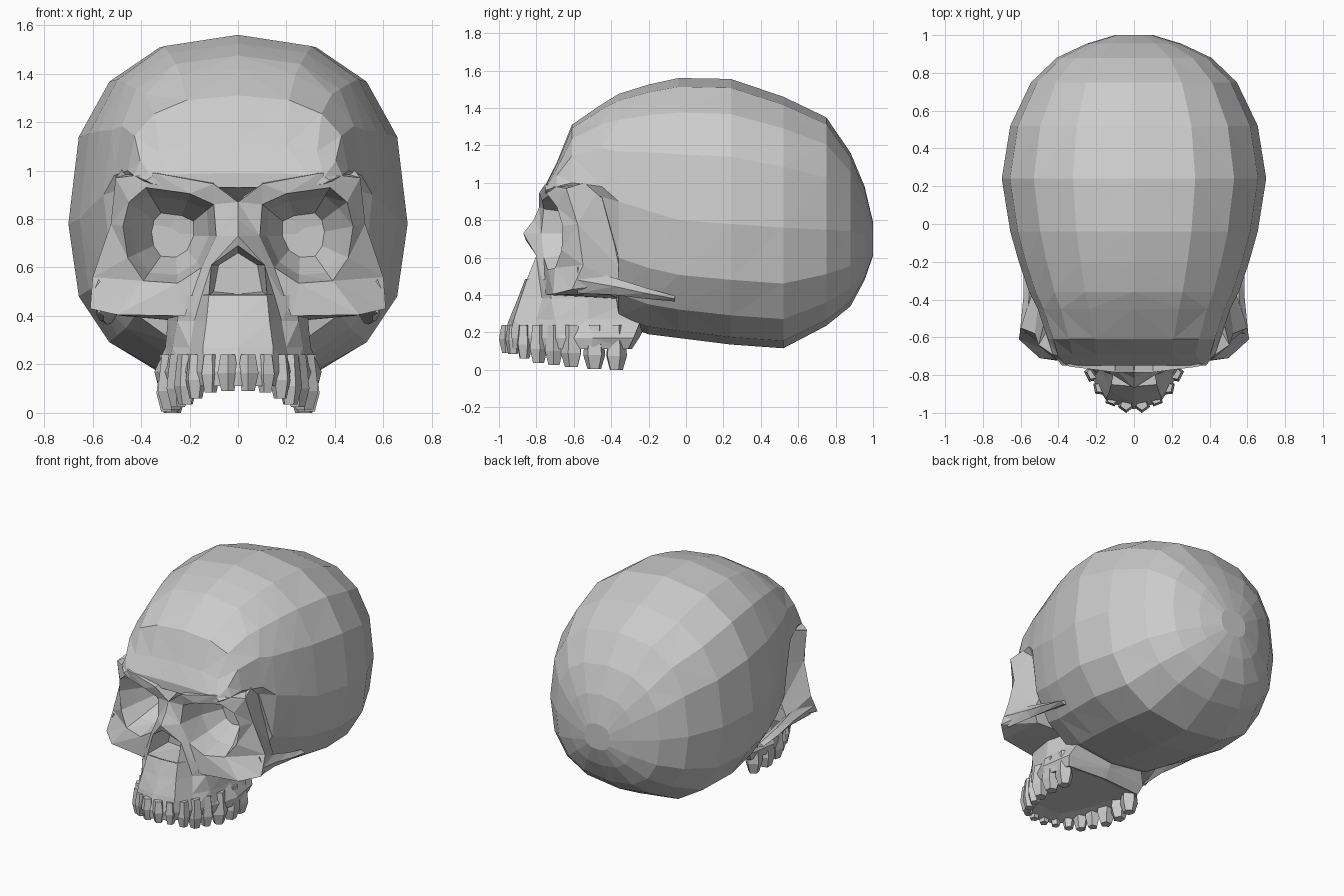
import bpy, bmesh
from math import sin, cos, pi, copysign


def make(name, verts, faces, mirror=True):
    bm = bmesh.new()
    vs = [bm.verts.new(v) for v in verts]
    for f in faces:
        bm.faces.new([vs[i] for i in f])
    bmesh.ops.recalc_face_normals(bm, faces=bm.faces[:])
    bmesh.ops.triangulate(bm, faces=[f for f in bm.faces if len(f.verts) == 4],
                          quad_method='SHORT_EDGE')
    me = bpy.data.meshes.new(name)
    bm.to_mesh(me)
    bm.free()
    ob = bpy.data.objects.new(name, me)
    bpy.context.collection.objects.link(ob)
    if mirror:
        ob.modifiers.new("mirror", 'MIRROR').merge_threshold = 0.002
    return ob


def loft(name, rows, closed=True, cap0=True, cap1=True, mirror=True):
    n = len(rows[0])
    verts = [p for r in rows for p in r]
    faces = []
    for i in range(len(rows) - 1):
        for j in range(n if closed else n - 1):
            k = (j + 1) % n
            faces.append((i*n + j, i*n + k, (i+1)*n + k, (i+1)*n + j))
    if cap0:
        faces.append(tuple(range(n)))
    if cap1:
        faces.append(tuple(range((len(rows)-1)*n, len(rows)*n)))
    return make(name, verts, faces, mirror)


# Cranium: rounded sections along y (y, bottom, top, half width, height of widest point)
def section(y, zb, zt, hw, zm, n=16, e=2/2.5):
    pts = []
    for i in range(n):
        a = 2 * pi * i / n
        c, s = cos(a), sin(a)
        h = (zt - zm) if s > 0 else (zm - zb)
        pts.append((hw * copysign(abs(c)**e, c), y, zm + h * copysign(abs(s)**e, s)))
    return pts


loft("cranium", [section(*r) for r in (
    (1.0, .61, .79, .10, .70), (.955, .48, .98, .25, .72), (.88, .34, 1.16, .41, .74),
    (.75, .235, 1.35, .545, .75), (.52, .115, 1.46, .655, .76), (.24, .135, 1.555, .70, .78),
    (-.04, .17, 1.56, .655, .80), (-.2, .19, 1.525, .61, .85), (-.36, .25, 1.475, .555, .9),
    (-.45, .86, 1.42, .51, .98), (-.61, .90, 1.31, .455, 1.0), (-.69, .92, 1.11, .43, .98),
    (-.75, .93, .99, .38, .96))], mirror=False)

# Eye socket with brow, lateral bar and cheekbone: rings from the back to the socket floor
back = [(.05, -.36, .92), (.1, -.36, .98), (.34, -.36, 1.02), (.45, -.42, 1.04), (.46, -.36, .8),
        (.50, -.36, .55), (.54, -.36, .46), (.48, -.40, .40), (.25, -.36, .38), (.13, -.36, .6)]
outer = [(0, -.785, .87), (.10, -.785, .945), (.34, -.755, .99), (.505, -.64, .97), (.525, -.58, .78),
         (.60, -.55, .56), (.61, -.61, .43), (.50, -.71, .405), (.22, -.75, .40), (.11, -.80, .61)]
rim = [(.10, -.76, .86), (.20, -.77, .905), (.38, -.735, .93), (.45, -.69, .87), (.475, -.66, .77),
       (.455, -.665, .64), (.39, -.70, .545), (.25, -.74, .535), (.15, -.76, .60), (.09, -.775, .73)]


def sink(k, y):
    return [(.26 + (x - .26) * k, y, .73 + (z - .73) * k) for x, _, z in rim]


loft("eye_socket", [back, outer, rim, sink(.82, -.58), sink(.45, -.43)])

# Cheek arch fading back into the cranium
loft("cheek_arch", [[(x + .02, y, z), (x - .01, y, z + h), (x - .06, y, z), (x - .01, y, z - h)]
     for x, y, z, h in ((.585, -.58, .48, .07), (.565, -.38, .445, .045),
                        (.565, -.22, .41, .03), (.55, -.06, .38, .015))])

# Upper jaw and palate: horizontal outlines from the nose floor down
jaw = [
    (.485, [(0, -.86), (.12, -.85), (.15, -.785), (.23, -.74), (.29, -.52), (.24, -.25), (0, -.22)]),
    (.38, [(0, -.90), (.13, -.885), (.18, -.77), (.25, -.72), (.29, -.52), (.24, -.25), (0, -.22)]),
    (.27, [(0, -.945), (.145, -.92), (.20, -.80), (.27, -.70), (.30, -.52), (.26, -.24), (0, -.2)]),
    (.17, [(0, -.98), (.14, -.945), (.22, -.82), (.29, -.68), (.345, -.50), (.31, -.28), (0, -.25)]),
    (.11, [(0, -.975), (.13, -.94), (.21, -.81), (.28, -.67), (.33, -.50), (.29, -.31), (0, -.29)]),
    (.13, [(0, -.86), (.09, -.84), (.14, -.75), (.19, -.64), (.22, -.50), (.19, -.35), (0, -.33)]),
]
loft("upper_jaw", [[(x, y, z) for x, y in r] for z, r in jaw], closed=False, cap0=False)

# Nasal bones, nose opening and the wall beside it
make("nose", [
    (0, -.785, .87), (0, -.815, .80), (0, -.87, .73), (0, -.855, .69), (.11, -.80, .61),
    (.09, -.775, .73), (.12, -.85, .487), (0, -.86, .487),
    (0, -.64, .66), (.08, -.64, .61), (.10, -.64, .50), (0, -.64, .49),
    (.15, -.785, .485), (.22, -.75, .40)],
    [(0, 1, 5), (1, 2, 4, 5), (2, 3, 4), (3, 8, 9, 4), (4, 9, 10, 6), (6, 10, 11, 7),
     (8, 11, 10, 9), (4, 6, 12), (4, 12, 13)])

# Teeth: five-sided tapered stubs along the jaw (x, y, radius, bottom)
for i, (x, y, r, zb) in enumerate((
        (.042, -.955, .045, .09), (.115, -.925, .042, .085), (.175, -.865, .045, .06),
        (.215, -.79, .05, .035), (.245, -.705, .05, .025), (.275, -.61, .06, .015),
        (.285, -.49, .062, .005), (.272, -.375, .06, .0))):
    loft("tooth_%d" % (i + 1), [
        [(x + r*k*cos(2*pi*j/5 - pi/2 + i), y + r*k*sin(2*pi*j/5 - pi/2 + (i if i else 0)), z)
         for j in range(5)]
        for k, z in ((.7, .24), (1, zb + .075), (.62, zb))])
